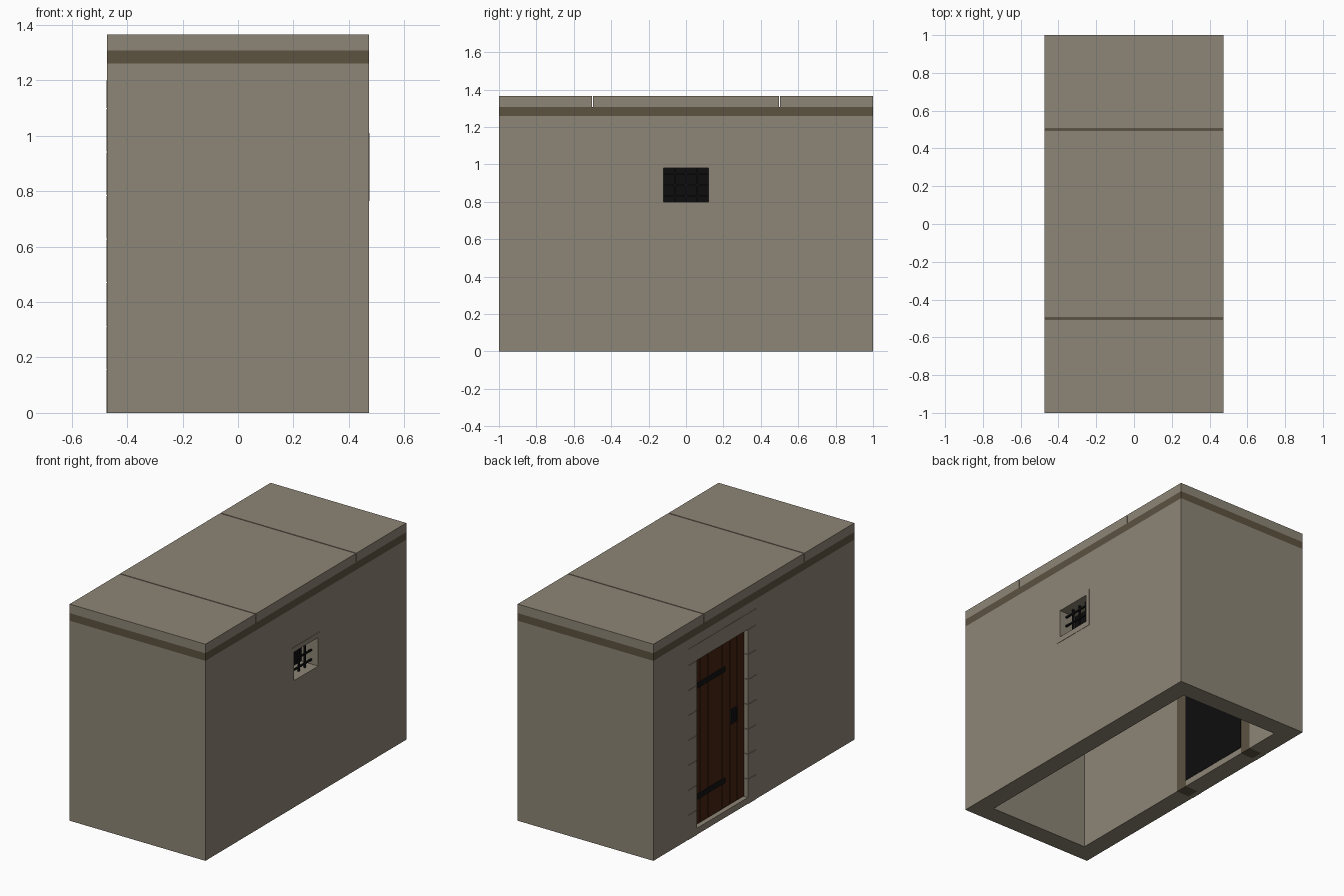
import bpy

old = bpy.data.objects.get("Cube")
if old:
    bpy.data.objects.remove(old, do_unlink=True)


def material(name, r, g, b):
    m = bpy.data.materials.new(name)
    m.use_nodes = True
    m.diffuse_color = (r, g, b, 1)
    bsdf = next(n for n in m.node_tree.nodes if n.type == "BSDF_PRINCIPLED")
    bsdf.inputs["Base Color"].default_value = (r, g, b, 1)
    bsdf.inputs["Roughness"].default_value = 0.9
    return m


STONE = material("pale stone", 0.27, 0.235, 0.18)
DARK_STONE = material("dark brown stone", 0.107, 0.084, 0.051)
WOOD = material("dark wood", 0.06, 0.016, 0.005)
IRON = material("black iron", 0.006, 0.006, 0.007)
VOID = material("dark opening", 0.004, 0.004, 0.004)


def box(name, x, y, z, mat):
    """Box from (low, high) ranges along each axis."""
    bpy.ops.mesh.primitive_cube_add(size=1)
    ob = bpy.context.object
    ob.name = name
    for v in ob.data.vertices:
        v.co = [(lo + hi) / 2 + c * (hi - lo) for c, (lo, hi) in zip(v.co, (x, y, z))]
    ob.data.materials.append(mat)
    return ob


def cut(target, x, y, z):
    """Cut a box-shaped opening and discard the cutter."""
    cutter = box("cutter", x, y, z, STONE)
    cutter.hide_render = True
    mod = target.modifiers.new("opening", "BOOLEAN")
    mod.operation, mod.solver, mod.object = "DIFFERENCE", "EXACT", cutter
    bpy.context.view_layer.objects.active = target
    bpy.ops.object.modifier_apply(modifier=mod.name)
    bpy.data.objects.remove(cutter, do_unlink=True)


HX, HY, T = 0.473, 1.0, 0.12      # half width, half length, wall thickness
INNER = HX - T
FACE = HX + 0.002                 # trim stands just proud of the wall
WALL_TOP, BAND_TOP, ROOF_TOP = 1.26, 1.308, 1.365
DOOR_Y, DOOR_HALF, FRAME_HALF = 0.315, 0.255, 0.337
DOOR_TOP, LINTEL_TOP = 1.10, 1.20
WIN, WIN_FRAME = 0.12, 0.15       # window half widths
WIN_LOW, WIN_HIGH = 0.80, 0.98
SILL_LOW, HEAD_TOP = 0.765, 1.01

# Hollow walls with door and window openings, open underneath
walls = box("walls", (-HX, HX), (-HY, HY), (0, WALL_TOP), STONE)
cut(walls, (-INNER, INNER), (-HY + T, HY - T), (-0.1, WALL_TOP - 0.01))
cut(walls, (INNER - 0.05, HX + 0.1), (-WIN_FRAME, WIN_FRAME), (SILL_LOW, HEAD_TOP))
cut(walls, (-HX - 0.1, -INNER + 0.05),
    (DOOR_Y - FRAME_HALF, DOOR_Y + FRAME_HALF), (-0.1, LINTEL_TOP))

# Cornice band and three roof slabs
box("cornice_band", (-HX, HX), (-HY, HY), (WALL_TOP, BAND_TOP), DARK_STONE)
GAP = 0.003
for i, (lo, hi) in enumerate([(-HY, -0.5 - GAP), (-0.5 + GAP, 0.5 - GAP), (0.5 + GAP, HY)]):
    box(f"roof_slab_{i + 1}", (-HX, HX), (lo, hi), (BAND_TOP, ROOF_TOP), STONE)

# Window surround
win_x = (INNER, FACE)
box("window_lintel", win_x, (-WIN_FRAME, WIN_FRAME), (WIN_HIGH, HEAD_TOP), STONE)
box("window_sill", win_x, (-WIN_FRAME, WIN_FRAME), (SILL_LOW, WIN_LOW), STONE)
for name, lo, hi in (("front", -WIN_FRAME, -WIN), ("back", WIN, WIN_FRAME)):
    box(f"window_jamb_{name}", win_x, (lo, hi), (WIN_LOW, WIN_HIGH), STONE)
box("window_darkness", (INNER - 0.002, INNER + 0.004), (-WIN, WIN), (WIN_LOW, WIN_HIGH), VOID)

# Window grille
BAR = 0.005
for i in range(3):
    y = (i - 1) * 0.06
    box(f"upright_bar_{i + 1}", (HX - 0.05 - BAR, HX - 0.05 + BAR),
        (y - BAR, y + BAR), (WIN_LOW, WIN_HIGH), IRON)
for i in range(3):
    z = WIN_LOW + 0.03 + i * 0.06
    box(f"cross_bar_{i + 1}", (HX - 0.046 - BAR, HX - 0.046 + BAR),
        (-WIN, WIN), (z - BAR, z + BAR), IRON)

# Door surround: brown cores faced with stacked stones
box("door_lintel", (-FACE, -INNER), (DOOR_Y - FRAME_HALF, DOOR_Y + FRAME_HALF),
    (DOOR_TOP, LINTEL_TOP), STONE)
STONES = 7
step = DOOR_TOP / STONES
for side, name in ((-1, "front"), (1, "back")):
    lo, hi = sorted((DOOR_Y + side * DOOR_HALF, DOOR_Y + side * FRAME_HALF))
    box(f"door_jamb_core_{name}", (-HX + 0.03, -INNER), (lo, hi), (0, DOOR_TOP), DARK_STONE)
    for i in range(STONES):
        box(f"door_jamb_stone_{name}_{i + 1}", (-FACE, -HX + 0.03), (lo, hi),
            (i * step, (i + 1) * step - 0.003), STONE)
D0, D1 = DOOR_Y - DOOR_HALF, DOOR_Y + DOOR_HALF
box("threshold", (-HX, -INNER), (D0, D1), (0, 0.04), STONE)

# Plank door with a dark back
DOOR_X = -HX + 0.025
box("door_back", (DOOR_X + 0.02, -INNER + 0.002), (D0, D1), (0.04, DOOR_TOP), VOID)
PLANKS = 7
plank = 2 * DOOR_HALF / PLANKS
for i in range(PLANKS):
    box(f"door_plank_{i + 1}", (DOOR_X, DOOR_X + 0.02),
        (D0 + i * plank + 0.002, D0 + (i + 1) * plank - 0.002), (0.045, DOOR_TOP), WOOD)

# Hinge straps, lock plate and handle
for name, z in (("lower", 0.22), ("upper", 0.92)):
    box(f"hinge_strap_{name}", (DOOR_X - 0.008, DOOR_X), (D1 - 0.31, D1), (z - 0.015, z + 0.015), IRON)
box("lock_plate", (DOOR_X - 0.008, DOOR_X), (D0 + 0.08, D0 + 0.14), (0.55, 0.64), IRON)
box("door_handle", (DOOR_X - 0.02, DOOR_X - 0.008), (D0 + 0.1, D0 + 0.12), (0.57, 0.63), IRON)
